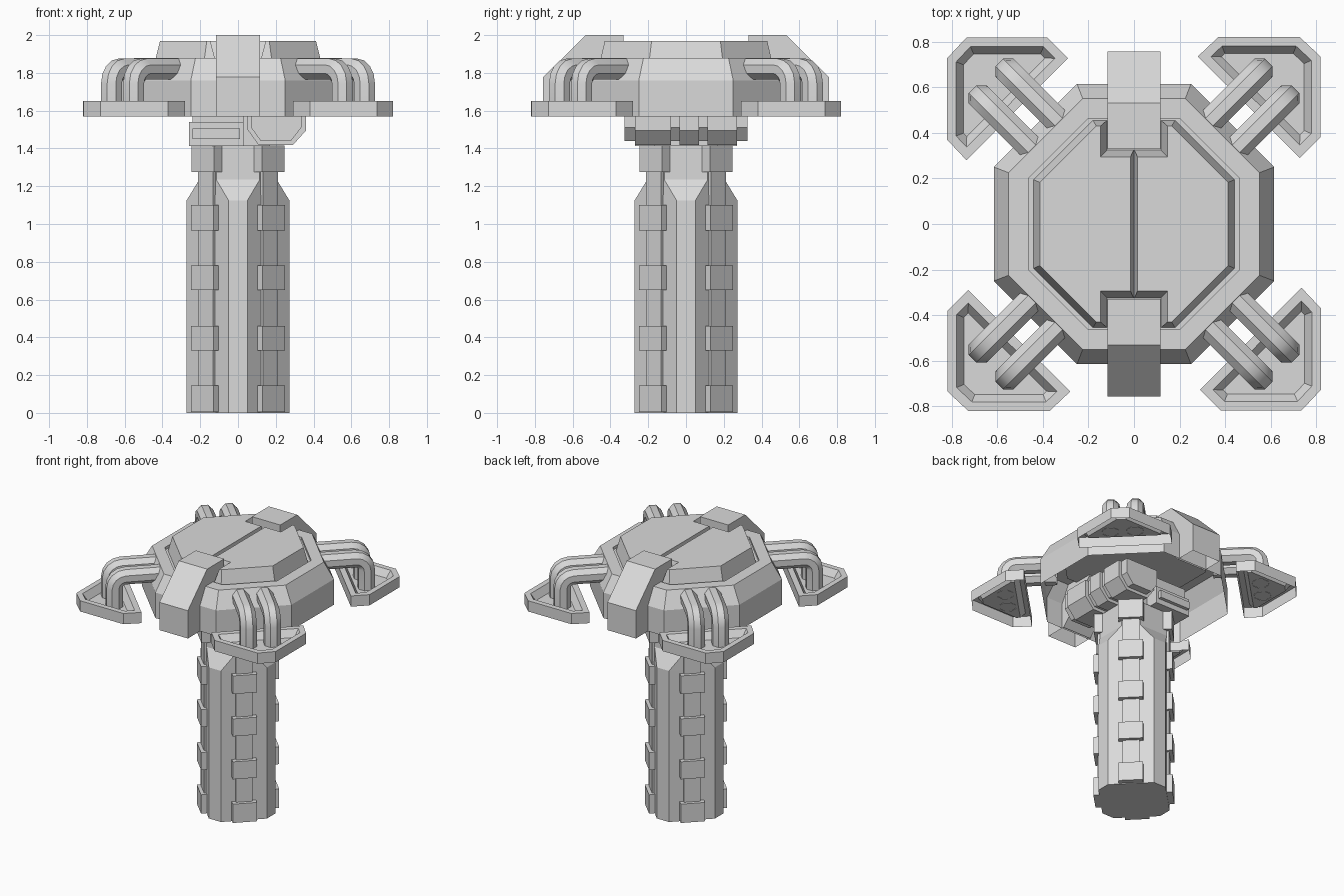
import bpy, bmesh, math
from mathutils import Matrix, Vector

if "Cube" in bpy.data.objects:
    bpy.data.objects.remove(bpy.data.objects["Cube"])

grey = bpy.data.materials.new("light_grey")
grey.diffuse_color = (0.7, 0.7, 0.7, 1)
grey.use_nodes = True
grey.node_tree.nodes["Principled BSDF"].inputs["Base Color"].default_value = grey.diffuse_color
CORNERS = [math.radians(45 + 90 * k) for k in range(4)]


def loft(name, rings, turn=0.0, first=True, last=True, skip=None):
    """Skin a stack of equal-sized point rings, optionally capped, turned about z.
    skip leaves out one side of the ring, for shells open underneath."""
    bm = bmesh.new()
    rows = [[bm.verts.new(p) for p in ring] for ring in rings]
    n = len(rows[0])
    for a, b in zip(rows, rows[1:]):
        for i in range(n):
            j = (i + 1) % n
            if i != skip:
                bm.faces.new((a[i], a[j], b[j], b[i]))
    if first:
        bm.faces.new(rows[0][::-1])
    if last:
        bm.faces.new(rows[-1])
    bmesh.ops.recalc_face_normals(bm, faces=bm.faces)
    bm.transform(Matrix.Rotation(turn, 4, 'Z'))
    mesh = bpy.data.meshes.new(name)
    bm.to_mesh(mesh)
    bm.free()
    mesh.materials.append(grey)
    ob = bpy.data.objects.new(name, mesh)
    bpy.context.collection.objects.link(ob)
    return ob


def level(poly, z):
    return [(x, y, z) for x, y in poly]


def octagon(a, b):
    """Octagon with axis faces at distance a and half width b."""
    return [(a, -b), (a, b), (b, a), (-b, a), (-a, b), (-a, -b), (-b, -a), (b, -a)]


def box(name, x0, x1, y0, y1, z0, z1, turn=0.0):
    poly = [(x0, y0), (x1, y0), (x1, y1), (x0, y1)]
    return loft(name, [level(poly, z0), level(poly, z1)], turn)


def inset(poly, d):
    """Move every edge of a counter-clockwise convex polygon inward by d."""
    pts = [Vector(p) for p in poly]
    out = []
    for i, p in enumerate(pts):
        e1 = (p - pts[i - 1]).normalized()
        e2 = (pts[(i + 1) % len(pts)] - p).normalized()
        n1, n2 = Vector((-e1.y, e1.x)), Vector((-e2.y, e2.x))
        out.append(tuple(p + (n1 + n2) * d / (1 + n1.dot(n2))))
    return out


# Handle: octagonal grip whose axis faces taper in to the neck
loft("handle", [level(octagon(0.272, 0.05), 0),
                level(octagon(0.272, 0.05), 1.125),
                level(octagon(0.205, 0.115), 1.235),
                level(octagon(0.205, 0.115), 1.415)])
box("neck", -0.17, 0.17, -0.17, 0.17, 1.40, 1.62)

# Diagonal rails with grip blocks and a clamp at the top
for a in CORNERS:
    box("grip_rail", 0.15, 0.243, -0.057, 0.057, 0.005, 1.29, a)
    for z0, z1 in ((0.005, 0.145), (0.33, 0.46), (0.65, 0.78), (0.965, 1.10)):
        box("grip_block", 0.20, 0.268, -0.083, 0.083, z0, z1, a)
    box("neck_clamp", 0.12, 0.265, -0.085, 0.085, 1.275, 1.415, a)

# Ribbed bar under the head, with tapered ends
core = [(.07, 1.62), (.07, 1.51), (.12, 1.44), (.28, 1.44), (.335, 1.51), (.335, 1.62)]
rib = [(.05, 1.62), (.05, 1.50), (.11, 1.417), (.29, 1.417), (.36, 1.495), (.36, 1.62)]
for name, prof, spans in (("under_bar", core, [(-.325, .325)]),
                          ("under_bar_rib", rib, [(-.27, -.08), (-.035, .07), (.115, .27)])):
    for y0, y1 in spans:
        loft(name, [[(x, y, z) for x, z in prof] for y in (y0, y1)])

# Block under the head with a plate round its ends
box("under_block", -0.26, 0.03, -0.27, 0.27, 1.412, 1.54)
box("under_block_top", -0.24, 0.03, -0.25, 0.25, 1.53, 1.62)
box("under_block_plate", -0.24, 0.01, -0.295, 0.295, 1.45, 1.505)

# Head: octagonal shell, open below, with sloped shoulder and shallow top recess
loft("head", [level(octagon(0.615, 0.25), 1.57),
              level(octagon(0.615, 0.25), 1.76),
              level(octagon(0.55, 0.225), 1.88),
              level(octagon(0.463, 0.20), 1.88),
              level(octagon(0.463, 0.20), 1.86)], first=False)

# Two raised top plates, notched for the brackets
low = [(.001, .325), (.118, .325), (.118, .455), (.18, .455), (.44, .195)]
top = [(.015, .295), (.147, .295), (.147, .43), (.165, .43), (.413, .182)]
for s in (1, -1):
    rings = []
    for half, z in ((low, 1.86), (top, 1.97)):
        poly = half + [(x, -y) for x, y in reversed(half)]
        rings.append(level([(s * x, y) for x, y in poly], z))
    loft("top_plate", rings, first=False)

# Front and back brackets hooked over the head, open below
hook = [(.33, 1.85), (.33, 2.0), (.53, 2.0), (.757, 1.777), (.757, 1.57), (.60, 1.57)]
for s in (1, -1):
    loft("bracket", [[(x, s * y, z) for y, z in hook] for x in (-0.117, 0.117)], skip=4)

# Corner pads: cut-off triangular shells with a sunk floor
outline = [(0.28, 0.735), (0.727, 0.29), (0.818, 0.38), (0.818, 0.735),
           (0.727, 0.82), (0.37, 0.82)]
for k in range(4):
    loft("corner_pad", [level(outline, 1.57), level(outline, 1.65),
                        level(inset(outline, 0.04), 1.65),
                        level(inset(outline, 0.072), 1.60)],
         math.radians(90 * k), first=False)

# Bent tubes, two from the head to each pad
R, BEND, OUT = 0.06, 0.075, 0.864
path = [(0.53, 1.82, 0.0)]
for i in range(5):
    t = math.radians(22.5 * i)
    path.append((OUT - BEND + BEND * math.sin(t), 1.82 - BEND + BEND * math.cos(t), t))
path.append((OUT, 1.598, math.pi / 2))
bpy.ops.object.select_all(action='DESELECT')
for a in CORNERS:
    for side in (-0.083, 0.083):
        rings = []
        for u, z, t in path:
            ring = []
            for i in range(8):
                q = math.radians(22.5 + 45 * i)
                v, w = R * math.cos(q), R * math.sin(q)
                ring.append((u + w * math.sin(t), side + v, z + w * math.cos(t)))
            rings.append(ring)
        tube = loft("bent_tube", rings, a, first=False, last=False)
        tube.select_set(True)
        bpy.context.view_layer.objects.active = tube
bpy.ops.object.shade_smooth_by_angle(angle=math.radians(30))
